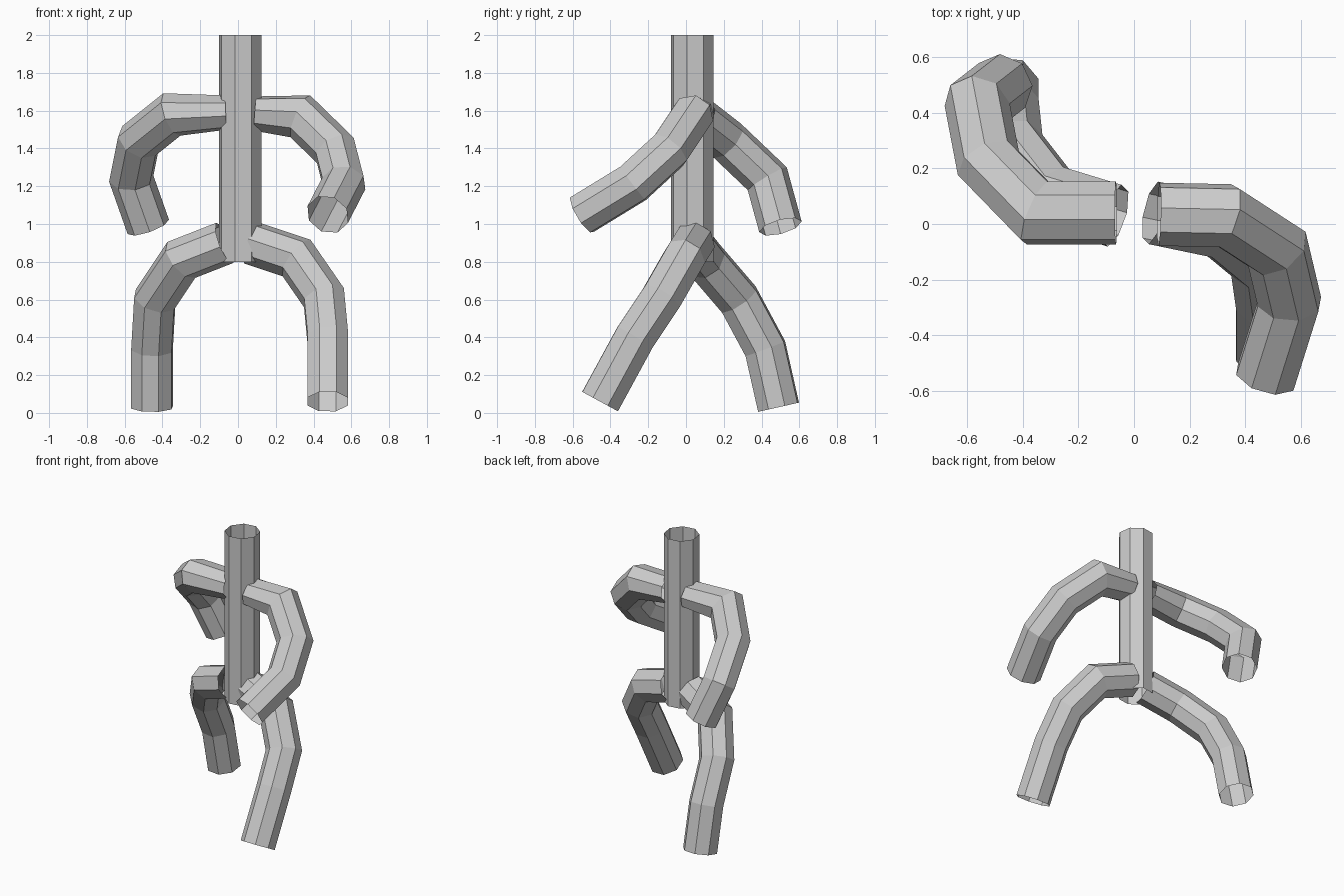
import bpy, bmesh, math
from mathutils import Vector

if "Cube" in bpy.data.objects:
    bpy.data.objects.remove(bpy.data.objects["Cube"])

SIDES = 8
RADIUS = 0.116


def tube(name, path, squash=1.0, twist=0.2):
    """Open eight-sided tube along a path, mitred at bends; squash flattens the first ring."""
    pts = [Vector(p) for p in path]
    dirs = [(b - a).normalized() for a, b in zip(pts, pts[1:])]
    side = dirs[0].cross(Vector((0, 0, 1)))
    side = side.normalized() if side.length > 0.01 else Vector((1, 0, 0))
    up = side.cross(dirs[0]).normalized()
    ring = []
    for i in range(SIDES):
        a = 2 * math.pi * i / SIDES + twist
        ring.append(pts[0] + RADIUS * (math.cos(a) * side + math.sin(a) * up))
    bm = bmesh.new()
    rows = []
    for j, p in enumerate(pts):
        d = dirs[max(j - 1, 0)]
        n = (d + dirs[min(j, len(dirs) - 1)]).normalized()
        if j:
            # slide the previous ring along the segment onto the mitre plane
            ring = [v + d * ((p - v).dot(n) / d.dot(n)) for v in ring]
        shown = ring
        if squash != 1.0 and j < 1:
            shown = [Vector((v.x, v.y, p.z + (v.z - p.z) * squash)) for v in ring]
        rows.append([bm.verts.new(v) for v in shown])
    for lo, hi in zip(rows, rows[1:]):
        for i in range(SIDES):
            k = (i + 1) % SIDES
            bm.faces.new((lo[i], lo[k], hi[k], hi[i]))
    bmesh.ops.recalc_face_normals(bm, faces=bm.faces)
    mesh = bpy.data.meshes.new(name)
    bm.to_mesh(mesh)
    bm.free()
    obj = bpy.data.objects.new(name, mesh)
    bpy.context.collection.objects.link(obj)
    return obj


# Upright trunk, open at both ends
tube("trunk", [(0.012, 0.033, 0.8), (0.012, 0.033, 2.0)], twist=0.25)

# Arms: one swings forward, the other back
tube("right_arm", [(0.09, 0.035, 1.585), (0.33, 0.03, 1.57), (0.515, -0.09, 1.39),
                   (0.56, -0.28, 1.215), (0.475, -0.55, 1.05)], squash=0.8)
tube("left_arm", [(-0.065, 0.04, 1.59), (-0.35, 0.04, 1.58), (-0.525, 0.22, 1.44),
                  (-0.565, 0.43, 1.24), (-0.475, 0.5, 0.985)], squash=0.8)

# Legs in mid stride
tube("right_leg", [(0.07, 0.04, 0.9), (0.31, -0.01, 0.82), (0.455, -0.13, 0.61),
                   (0.475, -0.27, 0.4), (0.475, -0.455, 0.06)])
tube("left_leg", [(-0.07, 0.03, 0.9), (-0.3, 0.1, 0.81), (-0.44, 0.28, 0.6),
                  (-0.455, 0.42, 0.34), (-0.455, 0.49, 0.03)])
